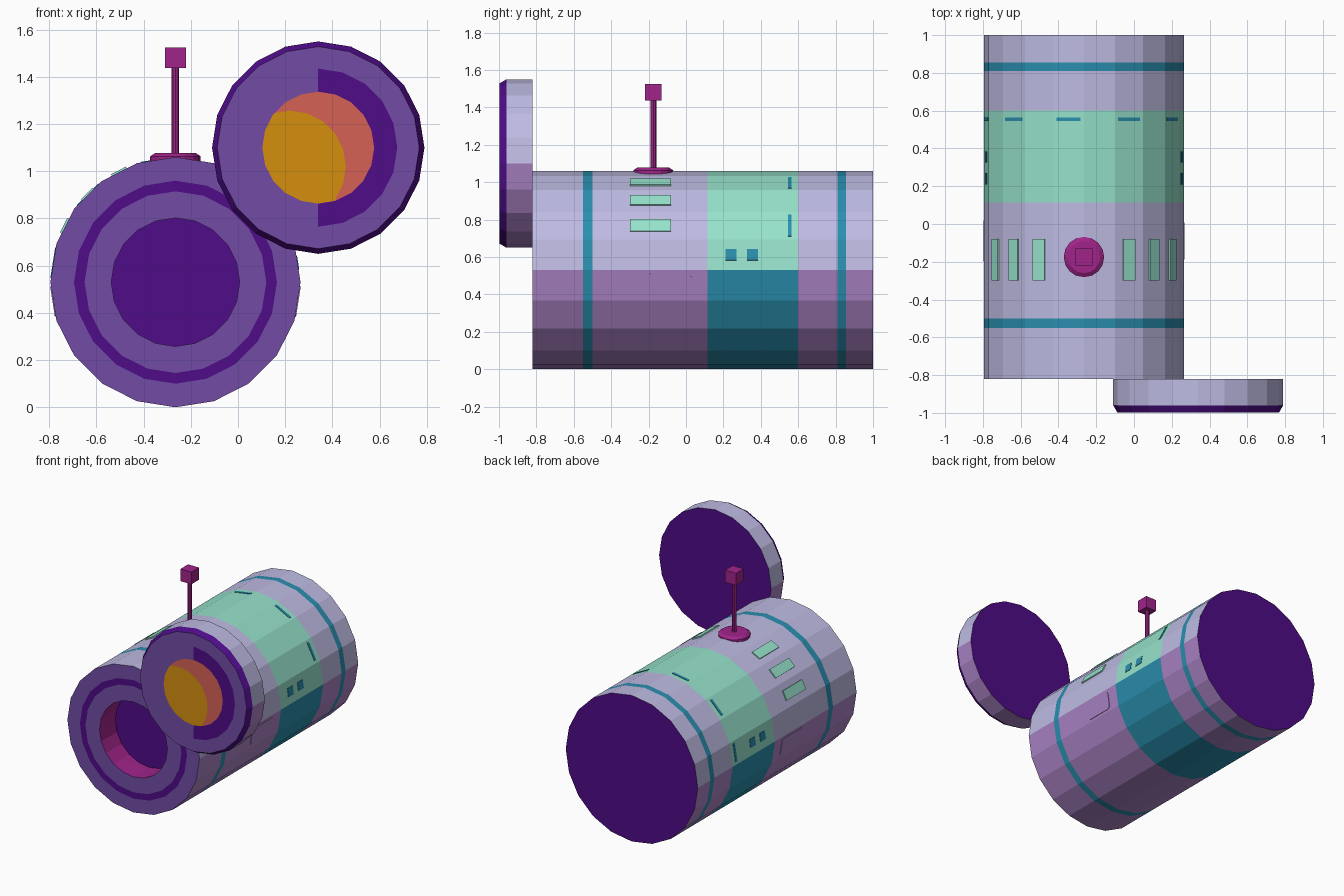
import bpy, bmesh, math
from mathutils import Vector, Matrix

if "Cube" in bpy.data.objects:
    bpy.data.objects.remove(bpy.data.objects["Cube"])

N = 20                                   # sides of every drum
CX, CZ, R = -0.265, 0.53, 0.53           # main drum axis and radius
LX, LZ = 0.34, 1.10                      # lid axis


def mat(name, rgb):
    lin = [(c / 255 / 12.92) if c < 11 else ((c / 255 + 0.055) / 1.055) ** 2.4 for c in rgb]
    m = bpy.data.materials.new(name)
    m.diffuse_color = (*lin, 1)
    m.use_nodes = True
    m.node_tree.nodes["Principled BSDF"].inputs["Base Color"].default_value = m.diffuse_color
    return m


LAV = mat("lavender", (190, 187, 227))
LILAC = mat("lilac", (171, 131, 197))
MINT = mat("mint", (150, 226, 203))
BLUE = mat("teal blue", (42, 142, 174))
DARK = mat("deep purple", (78, 12, 136))
MID = mat("mid purple", (113, 75, 165))
MAG = mat("magenta", (160, 36, 138))
CORAL = mat("coral", (213, 97, 85))
OCHRE = mat("ochre", (213, 143, 15))


def finish(name, bm, mats):
    me = bpy.data.meshes.new(name)
    bm.to_mesh(me)
    bm.free()
    for m in mats:
        me.materials.append(m)
    ob = bpy.data.objects.new(name, me)
    bpy.context.collection.objects.link(ob)
    return ob


def ring(cx, cz, r, y):
    return [Vector((cx + r * math.sin(i * math.tau / N), y, cz + r * math.cos(i * math.tau / N)))
            for i in range(N)]


def drum(name, cx, cz, stations, first, last):
    """Turned solid along y. Station = (y, r, rule to the next ring);
    a rule is (upper, lower) or (right, left, True) colours."""
    mats = []

    def idx(m):
        if m not in mats:
            mats.append(m)
        return mats.index(m)
    bm = bmesh.new()
    rings = [[bm.verts.new(p) for p in ring(cx, cz, s[1], s[0])] for s in stations]
    bm.faces.new(rings[0]).material_index = idx(first)
    bm.faces.new(rings[-1]).material_index = idx(last)
    for a, b, s in zip(rings, rings[1:], stations):
        for i in range(N):
            j = (i + 1) % N
            f = bm.faces.new((a[i], a[j], b[j], b[i]))
            c = f.calc_center_median()
            rule = s[2]
            side = c.x > cx if len(rule) == 3 else c.z > cz
            f.material_index = idx(rule[0] if side else rule[1])
    bmesh.ops.recalc_face_normals(bm, faces=bm.faces)
    return finish(name, bm, mats)


SHELL, BAND, STRIPE = (LAV, LILAC), (MINT, BLUE), (BLUE, BLUE)

# Main body: recessed mouth, ringed front, striped shell
drum("main_body", CX, CZ, [
    (-0.64, 0.272, (MAG, MAG)), (-0.82, 0.272, (MID, MID)), (-0.82, 0.385, (DARK, DARK)),
    (-0.82, 0.43, (MID, MID)), (-0.82, R, SHELL), (-0.55, R, STRIPE), (-0.50, R, SHELL),
    (0.115, R, BAND), (0.60, R, SHELL), (0.81, R, STRIPE), (0.855, R, SHELL), (1.0, R, None)],
    DARK, DARK)

# Open lid, with half ring and centre disc on its face
F = -0.998
drum("lid", LX, LZ, [
    (F, 0.237, (DARK, MID, True)), (F, 0.335, (MID, MID)), (F, 0.428, (DARK, DARK)),
    (-0.96, 0.45, SHELL), (-0.82, 0.45, None)], CORAL, DARK)

# Ochre part of the lid disc: the disc trimmed by an offset copy of itself
bm = bmesh.new()
bm.faces.new([bm.verts.new(p) for p in ring(LX, LZ, 0.237, -1.0)])
trim = ring(LX - 0.12, LZ - 0.08, 0.237, -1.0)
mid = sum(trim, Vector()) / N
for p, q in zip(trim, trim[1:] + trim[:1]):
    e = (p + q) / 2
    bmesh.ops.bisect_plane(bm, geom=bm.verts[:] + bm.edges[:] + bm.faces[:],
                           plane_co=e, plane_no=e - mid, clear_outer=True)
for f in bm.faces:
    f.normal_update()
    if f.normal.y > 0:
        f.normal_flip()
finish("lid_highlight", bm, [OCHRE])


def plate(name, deg, y0, y1, w, t, m, corner=0.0):
    """Thin plate lying on the shell facet at deg from the top."""
    a = math.radians(deg)
    n = Vector((math.sin(a), 0, math.cos(a)))
    tan = Vector((math.cos(a), 0, -math.sin(a)))
    pos = Vector((CX, (y0 + y1) / 2, CZ)) + n * (R * math.cos(math.pi / N) + t / 2 - 0.001)
    rot = Matrix((tan, Vector((0, 1, 0)), n)).transposed().to_4x4()
    bm = bmesh.new()
    bmesh.ops.create_cube(bm, size=1)
    bmesh.ops.scale(bm, vec=(w, y1 - y0, t), verts=bm.verts)
    if corner:
        ups = [e for e in bm.edges if abs(e.verts[0].co.z - e.verts[1].co.z) > t / 2]
        bmesh.ops.bevel(bm, geom=ups, offset=corner, segments=3, profile=0.5, affect='EDGES')
    bmesh.ops.transform(bm, matrix=Matrix.Translation(pos) @ rot, verts=bm.verts)
    return finish(name, bm, [m])


for s, side in ((1, "right"), (-1, "left")):
    # Mint vents on the shoulders
    for k, d in enumerate((27, 45, 63)):
        plate(f"vent_{side}_{k}", s * d, -0.30, -0.08, 0.07, 0.009, MINT)
    # Pairs of small square windows
    for k, y in enumerate((0.21, 0.325)):
        plate(f"window_{side}_{k}", s * 81, y, y + 0.06, 0.06, 0.004, BLUE)
    # Rounded side hatch
    plate(f"side_hatch_{side}", s * 99, -0.21, 0.03, 0.13, 0.005, LILAC, 0.025)

# Dashes around the mint band, on every other facet
for k, d in enumerate((63, 27, -9, -45, -81)):
    plate(f"dash_{k}", d, 0.545, 0.565, 0.13, 0.004, BLUE)


# Aerial: flared foot, stem and square tip
def upright(name, sides, r0, r1, z0, z1):
    bm = bmesh.new()
    bmesh.ops.create_cone(bm, cap_ends=True, segments=sides, radius1=r0, radius2=r1, depth=z1 - z0)
    bmesh.ops.translate(bm, vec=(CX, -0.175, (z0 + z1) / 2), verts=bm.verts)
    return finish(name, bm, [MAG])


upright("aerial_foot_lower", 16, 0.107, 0.107, 1.03, 1.063)
upright("aerial_foot_upper", 16, 0.107, 0.085, 1.063, 1.078)
upright("aerial_stem", 8, 0.016, 0.016, 1.06, 1.45)
bm = bmesh.new()
bmesh.ops.create_cube(bm, size=0.088)
bmesh.ops.translate(bm, vec=(CX, -0.175, 1.481), verts=bm.verts)
finish("aerial_tip", bm, [MAG])
